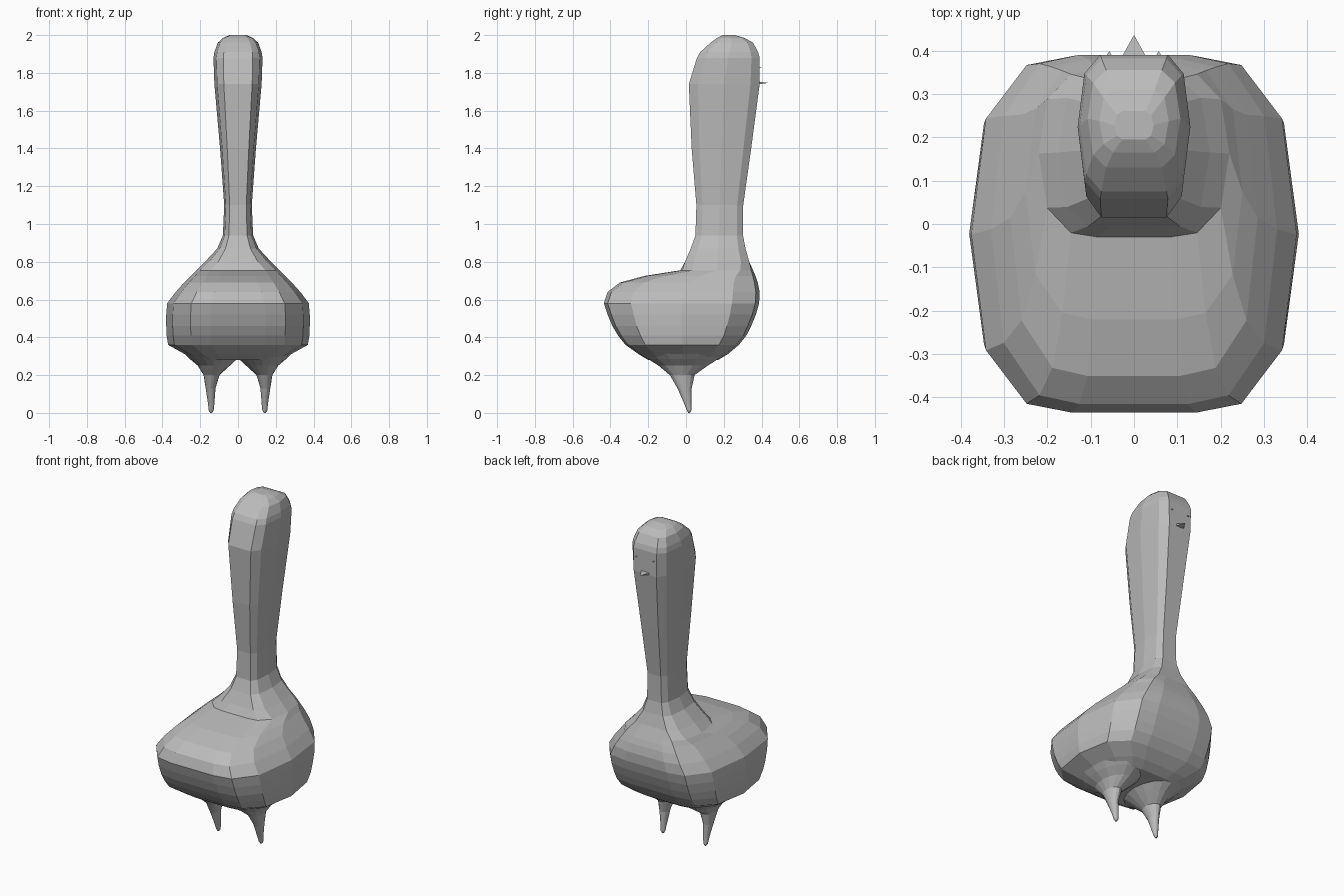
import bpy
import bmesh
from mathutils import Vector

cube = bpy.data.objects.get("Cube")
if cube:
    bpy.data.objects.remove(cube, do_unlink=True)

grey = bpy.data.materials.new("plain grey")
grey.use_nodes = True
colour = (0.5, 0.5, 0.5, 1)
grey.diffuse_color = colour
grey.node_tree.nodes["Principled BSDF"].inputs["Base Color"].default_value = colour

# Quarter outlines from the back centre to the side, in unit size
BROAD = [(0, 1), (.38, 1), (.66, .95), (.91, .65), (1, 0)]
SLIM = [(0, 1), (.3, 1), (.6, 1), (.88, .74), (1, 0)]
ROUND = [(0, 1), (.38, .92), (.71, .71), (.92, .38), (1, 0)]


def outline(quarter):
    half = quarter + [(x, -y) for x, y in reversed(quarter[:-1])]
    return half + [(-x, y) for x, y in reversed(half[1:-1])]


def finish(name, bm):
    bmesh.ops.recalc_face_normals(bm, faces=bm.faces)
    mesh = bpy.data.meshes.new(name)
    bm.to_mesh(mesh)
    bm.free()
    mesh.materials.append(grey)
    obj = bpy.data.objects.new(name, mesh)
    bpy.context.collection.objects.link(obj)
    return obj


def loft(name, sections):
    """Skin sections of (outline, z, centre x, half width, y min, y max)."""
    bm = bmesh.new()
    rings = []
    for quarter, z, cx, w, y0, y1 in sections:
        rings.append([bm.verts.new((cx + x * w, (y0 + y1) / 2 + y * (y1 - y0) / 2, z))
                      for x, y in outline(quarter)])
    for a, b in zip(rings, rings[1:]):
        for i in range(len(a)):
            j = (i + 1) % len(a)
            bm.faces.new((a[i], a[j], b[j], b[i]))
    bm.faces.new(rings[0])
    bm.faces.new(rings[-1])
    return finish(name, bm)


# Body flowing into the tall neck and head
torso = [(.28, .22, -.2, .17), (.31, .28, -.25, .22), (.36, .37, -.32, .28),
         (.41, .378, -.36, .32), (.46, .38, -.39, .345), (.52, .38, -.415, .37),
         (.58, .375, -.435, .387), (.64, .33, -.415, .39), (.69, .285, -.35, .38),
         (.725, .25, -.22, .368), (.755, .22, -.03, .355)]
neck = [(.8, .175, -.005, .335), (.87, .11, .025, .315), (.94, .08, .05, .302),
        (1.1, .073, .055, .303), (1.4, .095, .03, .345), (1.74, .125, .015, .39),
        (1.88, .13, .058, .39), (1.91, .125, .075, .382), (1.96, .107, .13, .355),
        (1.985, .08, .165, .31), (2.0, .045, .195, .26)]
loft("body_and_neck", [(BROAD, z, 0, w, a, b) for z, w, a, b in torso]
     + [(SLIM, z, 0, w, a, b) for z, w, a, b in neck])

# Tapered legs, flaring into the belly
leg = [(.34, .16, .15, -.27, .23), (.285, .13, .125, -.2, .17),
       (.25, .128, .085, -.145, .115), (.2, .14, .042, -.085, .045),
       (.13, .145, .026, -.045, .03), (.05, .142, .017, -.01, .028),
       (.012, .142, .013, .005, .028), (0, .142, .005, .012, .022)]
for side, s in (("left", 1), ("right", -1)):
    loft(side + "_leg", [(ROUND, z, s * x, w, a, b) for z, x, w, a, b in leg])


def spike(name, centre, width, height, length):
    """Small pyramid pointing backward."""
    bm = bmesh.new()
    c = Vector(centre)
    base = [bm.verts.new(c + Vector((x * width, -.012, z * height)))
            for x, z in ((-1, -1), (1, -1), (1, 1), (-1, 1))]
    tip = bm.verts.new(c + Vector((0, length, 0)))
    bm.faces.new(base)
    for i in range(4):
        bm.faces.new((base[i], base[(i + 1) % 4], tip))
    return finish(name, bm)


# Beak and eyes on the back-facing head
spike("beak", (0, .39, 1.747), .032, .008, .046)
for side, s in (("left", 1), ("right", -1)):
    spike(side + "_eye", (s * .057, .389, 1.83), .012, .006, .01)
